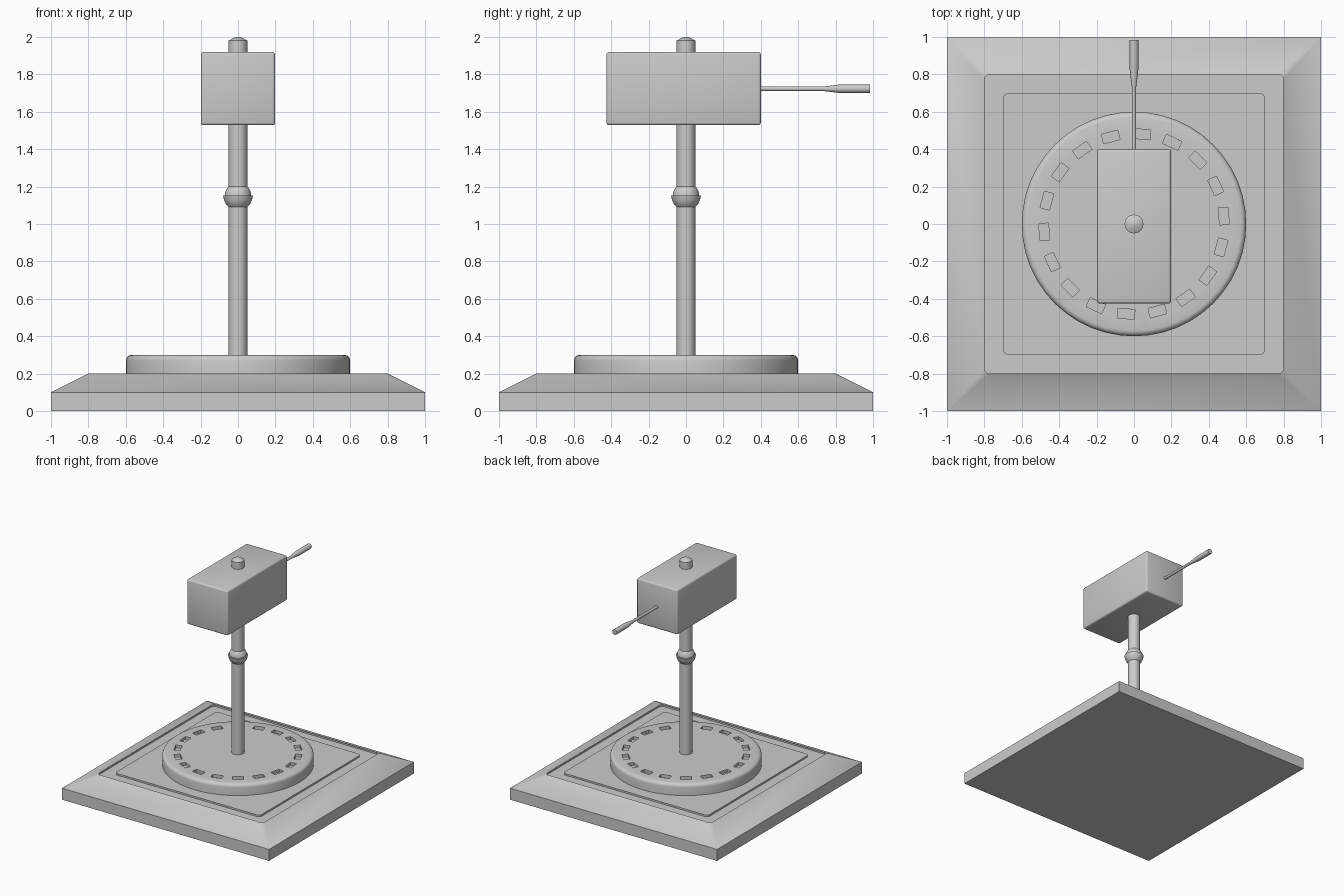
import bpy, bmesh
from math import sin, cos, pi, radians
from mathutils import Matrix, Vector

if "Cube" in bpy.data.objects:
    bpy.data.objects.remove(bpy.data.objects["Cube"])


def finish(name, bm, angle=25):
    bmesh.ops.remove_doubles(bm, verts=bm.verts, dist=1e-5)
    bmesh.ops.recalc_face_normals(bm, faces=bm.faces)
    me = bpy.data.meshes.new(name)
    bm.to_mesh(me)
    bm.free()
    me.shade_smooth()
    me.set_sharp_from_angle(angle=radians(angle))
    ob = bpy.data.objects.new(name, me)
    bpy.context.collection.objects.link(ob)
    return ob


def loft(bm, rings):
    """Skin a stack of closed rings and cap both ends."""
    loops = [[bm.verts.new(p) for p in ring] for ring in rings]
    n = len(loops[0])
    for a, b in zip(loops, loops[1:]):
        for i in range(n):
            j = (i + 1) % n
            bm.faces.new((a[i], a[j], b[j], b[i]))
    bm.faces.new(loops[0][::-1])
    bm.faces.new(loops[-1])


def lathe(name, profile, n=32, matrix=Matrix(), angle=30):
    bm = bmesh.new()
    loft(bm, [[(r * cos(2 * pi * i / n), r * sin(2 * pi * i / n), z)
               for i in range(n)] for r, z in profile])
    bm.transform(matrix)
    return finish(name, bm, angle)


def rounded_square(half, r, z, steps=4):
    pts = []
    for k in range(4):
        corner = pi / 4 + k * pi / 2
        cx = (half - r) * (1 if cos(corner) > 0 else -1)
        cy = (half - r) * (1 if sin(corner) > 0 else -1)
        for s in range(steps + 1):
            a = k * pi / 2 + s * pi / 2 / steps
            pts.append((cx + r * cos(a), cy + r * sin(a), z))
    return pts


def box(bm, size, matrix):
    bmesh.ops.create_cube(bm, size=1, matrix=matrix @ Matrix.Diagonal((*size, 1)))


# Square plinth: sloped border, shallow channel, inner panel
bm = bmesh.new()
loft(bm, [rounded_square(*p) for p in (
    (1, 0, 0), (1, 0, 0.1), (0.8, 0.03, 0.2), (0.8, 0.03, 0.185),
    (0.7, 0.03, 0.185), (0.7, 0.03, 0.2))])
finish("plinth", bm)

# Round turntable with softened rim
rim = [(0.57 + 0.03 * cos(a), 0.27 + 0.03 * sin(a))
       for a in [i * pi / 8 for i in range(5)]]
disc = lathe("turntable", [(0.6, 0.19)] + rim, n=48)

# Ring of slots cut into the turntable
bm = bmesh.new()
for i in range(18):
    box(bm, (0.052, 0.09, 0.06),
        Matrix.Rotation(radians(5 + 20 * i), 4, 'Z') @ Matrix.Translation((0.482, 0, 0.305)))
cutter = finish("slot_cutter", bm)
cutter.hide_render = True
mod = disc.modifiers.new("slots", 'BOOLEAN')
mod.operation = 'DIFFERENCE'
mod.solver = 'EXACT'
mod.object = cutter
cut = bpy.data.meshes.new_from_object(
    disc.evaluated_get(bpy.context.evaluated_depsgraph_get()))
disc.modifiers.clear()
disc.data = cut
cut.set_sharp_from_angle(angle=radians(30))
bpy.data.objects.remove(cutter)

# Post with a chamfered tip above the head
lathe("post", [(0.05, 0.28), (0.05, 1.98), (0.015, 2.0)])

# Two-part rounded collar
lathe("collar_lower", [(0.05, 1.09), (0.064, 1.105), (0.075, 1.128), (0.08, 1.152)], angle=40)
lathe("collar_upper", [(0.07, 1.15), (0.068, 1.17), (0.06, 1.188), (0.048, 1.203)], angle=40)

# Rectangular head with softened edges
bm = bmesh.new()
box(bm, (0.396, 0.825, 0.392), Matrix.Translation((0, -0.0125, 1.724)))
bmesh.ops.bevel(bm, geom=bm.edges[:], offset=0.014, segments=3, profile=0.5,
                affect='EDGES')
finish("head", bm, 40)

# Thin rod with thicker grip pointing backwards
to_back = Matrix.Translation((0, 0, 1.723)) @ Matrix.Rotation(-pi / 2, 4, 'X')
lathe("handle", [(0.012, 0.38), (0.012, 0.735), (0.023, 0.825), (0.023, 0.985)],
      n=16, matrix=to_back)
